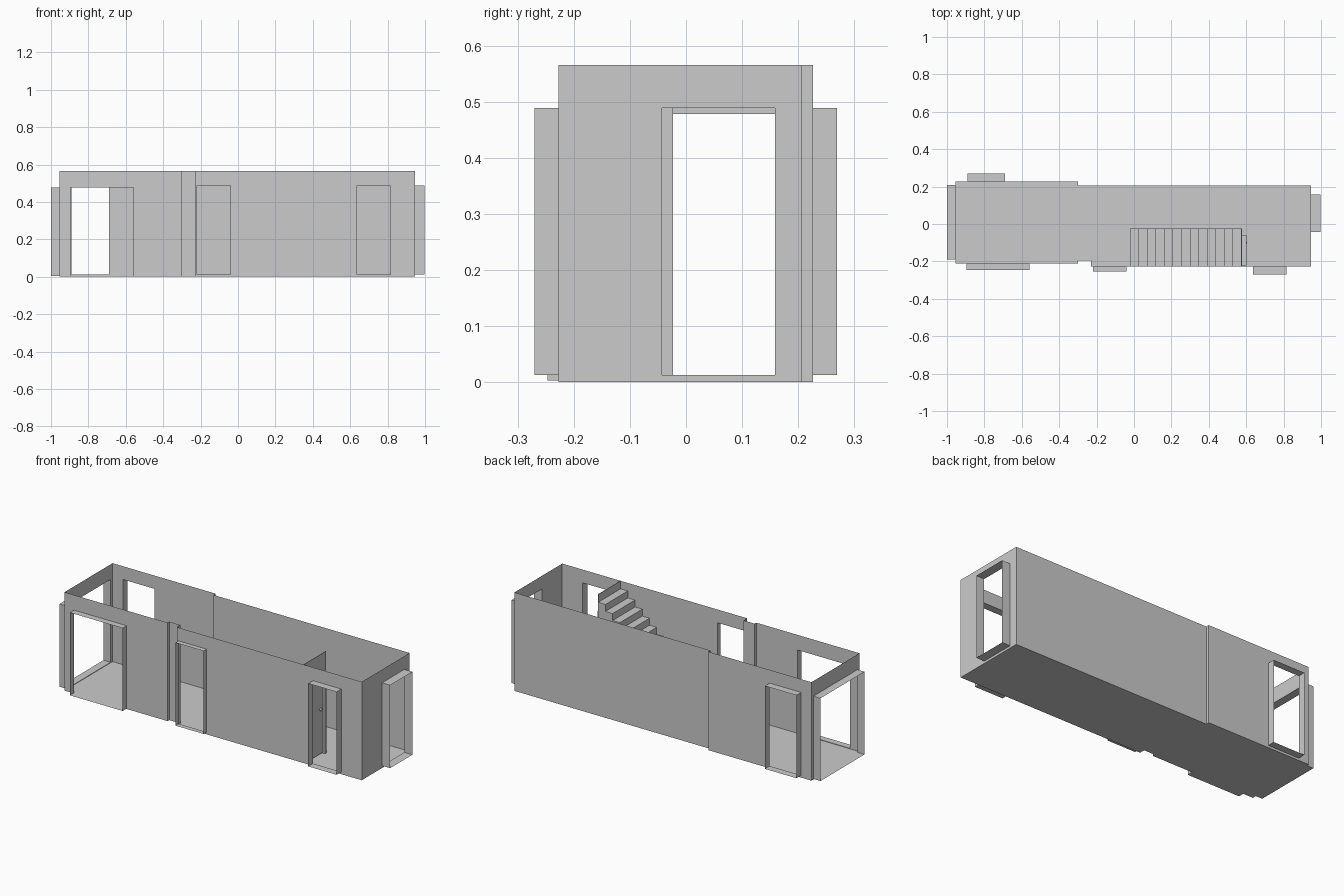
import bpy, bmesh
from mathutils import Vector

if "Cube" in bpy.data.objects:
    bpy.data.objects.remove(bpy.data.objects["Cube"])

TOP = 0.565


def finish(name, bm):
    bmesh.ops.remove_doubles(bm, verts=bm.verts, dist=1e-5)
    mesh = bpy.data.meshes.new(name)
    bm.to_mesh(mesh)
    bm.free()
    obj = bpy.data.objects.new(name, mesh)
    bpy.context.collection.objects.link(obj)
    return obj


def face(bm, pts):
    return bm.faces.new([bm.verts.new(p) for p in pts])


def wall(name, p, q, holes=()):
    """Thin wall p->q (outside on the right); holes = (start, end, z0, z1, depth)."""
    p, q = Vector((*p, 0)), Vector((*q, 0))
    d = (q - p).normalized()
    out = Vector((d.y, -d.x, 0))
    length = (q - p).length
    bm = bmesh.new()

    def at(s, z, o=0):
        return p + d * s + out * o + Vector((0, 0, z))

    def panel(a, b, z0, z1):
        face(bm, [at(a, z0), at(b, z0), at(b, z1), at(a, z1)])

    s = 0
    for a, b, z0, z1, depth in holes:
        panel(s, a, 0, TOP)
        panel(a, b, 0, z0)
        panel(a, b, z1, TOP)
        # reveal projecting outward round the opening
        rim = [(a, z0), (b, z0), (b, z1), (a, z1)]
        for i in range(4):
            u, v = rim[i], rim[(i + 1) % 4]
            face(bm, [at(*u), at(*v), at(*v, depth), at(*u, depth)])
        s = b
    panel(s, length, 0, TOP)
    return finish(name, bm)


def box(name, lo, hi):
    bm = bmesh.new()
    bmesh.ops.create_cube(bm, size=1)
    for v in bm.verts:
        v.co = [l + (c + 0.5) * (h - l) for l, h, c in zip(lo, hi, v.co)]
    return finish(name, bm)


# Room outline, counter-clockwise from front left
outline = [(-.955, -.21), (-.30, -.21), (-.30, -.195), (-.23, -.195), (-.23, -.227),
           (.945, -.227), (.945, .207), (-.30, .207), (-.30, .226), (-.955, .226)]
names = ["front_left_wall", "pier_return_left", "pier_recess", "pier_return_right",
         "front_right_wall", "right_end_wall", "back_right_wall", "back_return",
         "back_left_wall", "left_end_wall"]
openings = {
    "front_left_wall": [(.06, .395, .003, .478, .037)],
    "front_right_wall": [(.01, .19, .013, .489, .028), (.865, 1.045, .013, .489, .043)],
    "right_end_wall": [(.184, .386, .013, .489, .052)],
    "back_left_wall": [(.39, .59, .013, .489, .043)],
    "left_end_wall": [(.018, .417, .003, .478, .045)],
}
for i, name in enumerate(names):
    wall(name, outline[i], outline[(i + 1) % len(outline)], openings.get(name, ()))

# Floor
bm = bmesh.new()
face(bm, [(x, y, 0) for x, y in outline])
finish("floor", bm)

# Staircase: stepped profile with an upright end, extruded across
steps, x0, run, rise = 13, -.022, .0458, .04
profile = [(x0, 0)]
for i in range(steps):
    profile += [(x0 + i * run, (i + 1) * rise), (x0 + (i + 1) * run, (i + 1) * rise)]
x_end = x0 + steps * run
profile += [(x_end, TOP), (x_end + .003, TOP), (x_end + .003, 0)]
bm = bmesh.new()
side = face(bm, [(x, -.226, z) for x, z in profile])
ext = bmesh.ops.extrude_face_region(bm, geom=[side])
for v in ext["geom"]:
    if isinstance(v, bmesh.types.BMVert):
        v.co.y = -.023
bmesh.ops.recalc_face_normals(bm, faces=bm.faces)
finish("staircase", bm)

# Cupboard door under the stairs
xd = x_end + .003
box("cupboard_jamb_front", (xd, -.222, 0), (xd + .025, -.210, .45))
box("cupboard_jamb_back", (xd, -.070, 0), (xd + .025, -.058, .45))
box("cupboard_lintel", (xd, -.210, .438), (xd + .025, -.070, .45))
box("cupboard_door", (xd, -.210, .005), (xd + .012, -.070, .438))
bm = bmesh.new()
bmesh.ops.create_uvsphere(bm, u_segments=10, v_segments=6, radius=.008)
bmesh.ops.translate(bm, verts=bm.verts, vec=(xd + .020, -.10, .265))
finish("cupboard_knob", bm)
